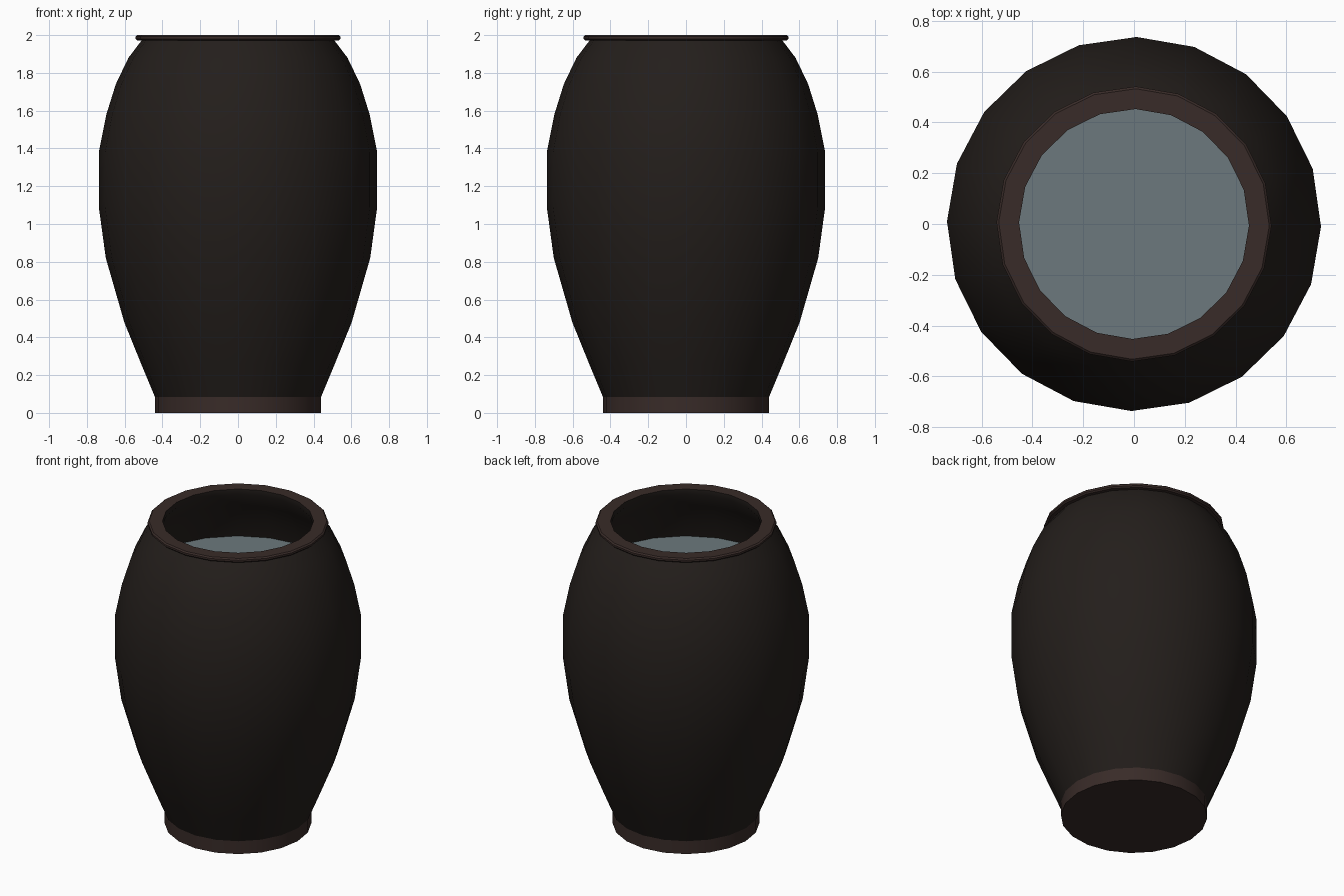
import bpy, bmesh, math

if "Cube" in bpy.data.objects:
    bpy.data.objects.remove(bpy.data.objects["Cube"])

SIDES = 20
TURN = math.radians(-0.8)


def material(name, colour):
    m = bpy.data.materials.new(name)
    m.diffuse_color = (*colour, 1)
    m.use_nodes = True
    m.node_tree.nodes["Principled BSDF"].inputs["Base Color"].default_value = m.diffuse_color
    return m


def lathe(name, profile, mat, close_start=False, close_end=False):
    """Spin an (r, z) profile into a 20-sided shell, capping ends if asked."""
    bm = bmesh.new()
    rings = []
    for r, z in profile:
        angles = [TURN + 2 * math.pi * i / SIDES for i in range(SIDES)]
        rings.append([bm.verts.new((r * math.cos(a), r * math.sin(a), z)) for a in angles])
    for low, high in zip(rings, rings[1:]):
        for i in range(SIDES):
            j = (i + 1) % SIDES
            bm.faces.new((low[i], low[j], high[j], high[i]))
    if close_start:
        bm.faces.new(rings[0][::-1])
    if close_end:
        bm.faces.new(rings[-1])
    mesh = bpy.data.meshes.new(name)
    bm.to_mesh(mesh)
    bm.free()
    obj = bpy.data.objects.new(name, mesh)
    bpy.context.collection.objects.link(obj)
    mesh.materials.append(mat)
    bpy.ops.object.select_all(action='DESELECT')
    obj.select_set(True)
    bpy.context.view_layer.objects.active = obj
    bpy.ops.object.shade_smooth_by_angle(angle=math.radians(35))
    return obj


glaze = material("dark_glaze", (0.017, 0.013, 0.011))
clay = material("brown_clay", (0.04, 0.024, 0.021))
water = material("water", (0.15, 0.19, 0.205))

# Foot with closed underside
lathe("foot", [(0.44, 0), (0.44, 0.085)], clay, close_start=True)

# Bulging outer wall
lathe("body", [(0.44, 0.085), (0.513, 0.26), (0.602, 0.48), (0.70, 0.82),
               (0.737, 1.09), (0.737, 1.38), (0.697, 1.58), (0.647, 1.74),
               (0.58, 1.88), (0.51, 1.972)], glaze)

# Rolled lip with a flat top
lathe("rim", [(0.51, 1.972), (0.533, 1.972), (0.542, 1.98), (0.542, 1.992),
              (0.533, 2.0), (0.453, 2.0)], clay)

# Inside wall, running down to the inner floor
lathe("inner_wall", [(0.453, 2.0), (0.453, 1.965), (0.52, 1.86), (0.585, 1.73),
                     (0.637, 1.57), (0.675, 1.38), (0.675, 1.09), (0.64, 0.83),
                     (0.54, 0.49), (0.40, 0.12)], glaze, close_end=True)

# Water surface
lathe("water_surface", [(0.625, 1.61)], water, close_end=True)
